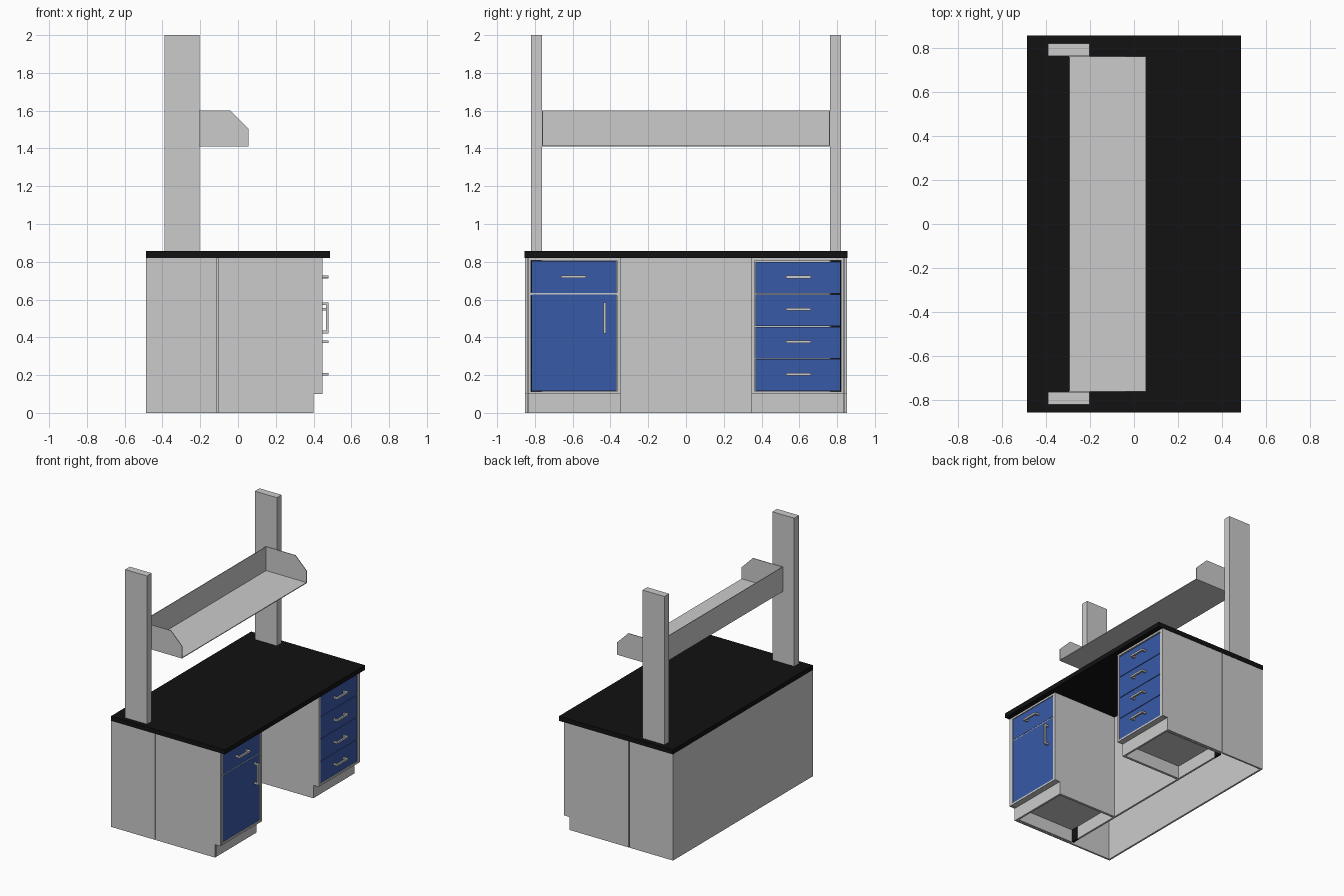
import bpy, bmesh

if "Cube" in bpy.data.objects:
    bpy.data.objects.remove(bpy.data.objects["Cube"])


def material(name, rgb):
    m = bpy.data.materials.new(name)
    m.diffuse_color = (*rgb, 1)
    m.use_nodes = True
    m.node_tree.nodes["Principled BSDF"].inputs["Base Color"].default_value = m.diffuse_color
    return m


BLUE = material("blue_front", (0.04, 0.10, 0.38))
BLACK = material("black_top", (0.006, 0.006, 0.006))


def finish(name, bm, mat=None):
    bmesh.ops.recalc_face_normals(bm, faces=bm.faces)
    me = bpy.data.meshes.new(name)
    bm.to_mesh(me)
    bm.free()
    ob = bpy.data.objects.new(name, me)
    bpy.context.collection.objects.link(ob)
    if mat:
        me.materials.append(mat)
    return ob


def boxes(name, ranges, mat=None):
    """One object made of boxes given as (x0, x1, y0, y1, z0, z1)."""
    bm = bmesh.new()
    for x0, x1, y0, y1, z0, z1 in ranges:
        vs = bmesh.ops.create_cube(bm, size=1)["verts"]
        for v in vs:
            v.co.x = x1 if v.co.x > 0 else x0
            v.co.y = y1 if v.co.y > 0 else y0
            v.co.z = z1 if v.co.z > 0 else z0
    return finish(name, bm, mat)


def plate(name, profile, ya, yb, mat=None):
    """Extrude an (x, z) outline from y = ya to y = yb."""
    bm = bmesh.new()
    f = bm.faces.new([bm.verts.new((x, ya, z)) for x, z in profile])
    ext = bmesh.ops.extrude_face_region(bm, geom=[f])["geom"]
    for v in ext:
        if isinstance(v, bmesh.types.BMVert):
            v.co.y = yb
    return finish(name, bm, mat)


def span(s, a, b):
    """Mirror the y interval a..b to side s."""
    return sorted((s * a, s * b))


def handle(name, y, z, half, vertical=False):
    t = 0.007
    parts = []
    if vertical:
        parts.append((0.467, 0.480, y - t, y + t, z - half, z + half))
        for e in (-1, 1):
            c = z + e * (half - t)
            parts.append((0.442, 0.467, y - t, y + t, c - t, c + t))
    else:
        parts.append((0.467, 0.480, y - half, y + half, z - t, z + t))
        for e in (-1, 1):
            c = y + e * (half - t)
            parts.append((0.442, 0.467, c - t, c + t, z - t, z + t))
    boxes(name, parts)


TOP = 0.82      # underside of worktop
FRONT = 0.447   # front plane of the cabinets
SEAM = -0.11    # joint between cabinets and service section

# worktop
boxes("worktop", [(-0.486, 0.486, -0.855, 0.855, TOP, 0.856)], BLACK)

# rear service section, open at the bottom
boxes("rear_panel", [(-0.486, -0.472, -0.852, 0.852, 0, TOP)])
boxes("knee_panel", [(SEAM - 0.015, SEAM, -0.762, 0.762, 0, TOP)])

side_profile = [(SEAM, 0), (0.40, 0), (0.40, 0.10), (FRONT, 0.10), (FRONT, TOP), (SEAM, TOP)]
end_profile = [(max(x, SEAM + 0.004), z) for x, z in side_profile]

for s, label in ((-1, "left"), (1, "right")):
    a, b = span(s, 0.838, 0.852)
    boxes(label + "_rear_side", [(-0.472, SEAM - 0.002, a, b, 0, TOP)])
    a, b = span(s, 0.764, 0.820)
    boxes(label + "_dark_filler", [(SEAM - 0.015, SEAM, a, b, 0, TOP)], BLACK)

    # cabinet carcass with toe recess
    plate(label + "_end_panel", end_profile, s * 0.838, s * 0.852)
    plate(label + "_outer_side", side_profile, s * 0.822, s * 0.836)
    plate(label + "_inner_side", side_profile, s * 0.347, s * 0.366)
    a, b = span(s, 0.366, 0.822)
    boxes(label + "_cabinet_bottom", [(SEAM, FRONT, a, b, 0.10, 0.114)])
    boxes(label + "_toe_board", [(0.385, 0.40, a, b, 0, 0.10)])
    boxes(label + "_top_rail", [(0.40, FRONT, a, b, 0.806, TOP)])

    # upright post
    a, b = span(s, 0.763, 0.820)
    boxes(label + "_post", [(-0.39, -0.203, a, b, 0.856, 2.0)])

    # chamfered shelf end
    plate(label + "_shelf_end",
          [(-0.295, 1.41), (0.055, 1.41), (0.055, 1.505), (-0.04, 1.60), (-0.295, 1.60)],
          s * 0.757, s * 0.762)

# shelf floor and back
boxes("shelf_floor", [(-0.295, 0.055, -0.758, 0.758, 1.41, 1.416)])
boxes("shelf_back", [(-0.295, -0.290, -0.758, 0.758, 1.41, 1.60)])

# drawer stack in the right cabinet
for i in range(4):
    z = 0.117 + i * 0.1715
    boxes(f"right_drawer_{i + 1}", [(0.425, 0.443, 0.369, 0.819, z, z + 0.167)], BLUE)
    handle(f"right_drawer_handle_{i + 1}", 0.595, 0.205 + i * 0.1715, 0.066)

# drawer over door in the left cabinet
boxes("left_drawer", [(0.425, 0.443, -0.819, -0.369, 0.634, 0.803)], BLUE)
handle("left_drawer_handle", -0.595, 0.72, 0.066)
boxes("left_door", [(0.425, 0.443, -0.819, -0.369, 0.117, 0.626)], BLUE)
handle("left_door_handle", -0.43, 0.503, 0.082, vertical=True)
boxes("left_mid_rail", [(0.40, 0.441, -0.822, -0.366, 0.622, 0.638)])
